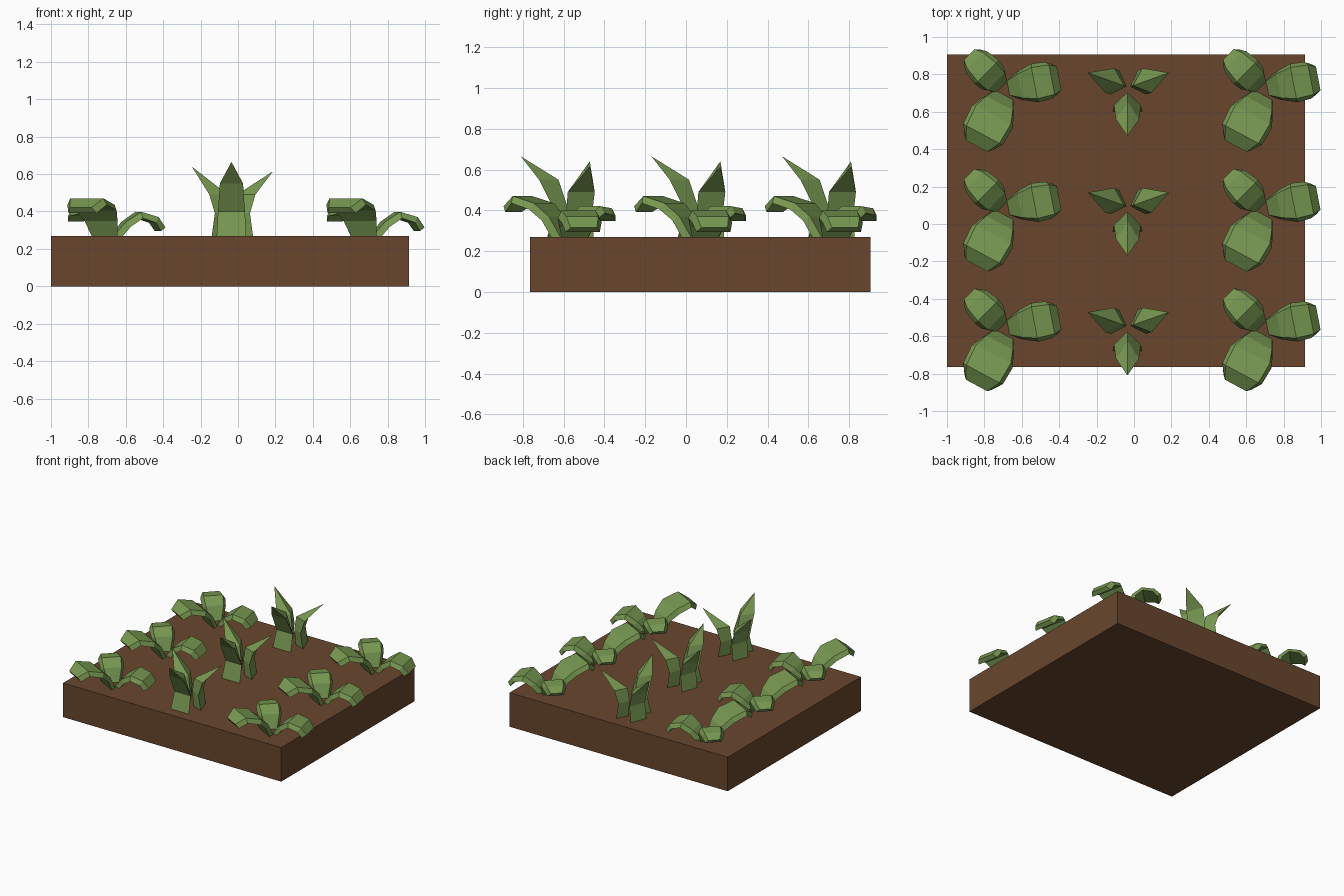
import bpy, bmesh
from mathutils import Vector

if "Cube" in bpy.data.objects:
    bpy.data.objects.remove(bpy.data.objects["Cube"])

SOIL_TOP = 0.27
ROWS = (0.69, 0.05, -0.59)


def flat_material(name, rgb):
    mat = bpy.data.materials.new(name)
    mat.use_nodes = True
    colour = (*rgb, 1)
    mat.diffuse_color = colour
    shader = mat.node_tree.nodes["Principled BSDF"]
    shader.inputs["Base Color"].default_value = colour
    shader.inputs["Roughness"].default_value = 1
    return mat


brown = flat_material("soil brown", (0.14, 0.062, 0.027))
green = flat_material("leaf green", (0.185, 0.315, 0.082))


def mesh_from(bm, name, mat):
    bmesh.ops.recalc_face_normals(bm, faces=bm.faces)
    mesh = bpy.data.meshes.new(name)
    bm.to_mesh(mesh)
    bm.free()
    mesh.materials.append(mat)
    return mesh


def place(mesh, name, location):
    obj = bpy.data.objects.new(name, mesh)
    obj.location = location
    bpy.context.collection.objects.link(obj)
    return obj


def loft(rings, name, tip=None):
    """Skin closed rings of points, ending in a cap or a pointed tip."""
    bm = bmesh.new()
    loops = [[bm.verts.new(p) for p in ring] for ring in rings]
    n = len(loops[0])
    for a, b in zip(loops, loops[1:]):
        for i in range(n):
            j = (i + 1) % n
            bm.faces.new((a[i], a[j], b[j], b[i]))
    bm.faces.new(loops[0])
    if tip is None:
        bm.faces.new(loops[-1])
    else:
        point = bm.verts.new(tip)
        for i in range(n):
            bm.faces.new((loops[-1][i], loops[-1][(i + 1) % n], point))
    return mesh_from(bm, name, green)


def frame(heading):
    out = Vector((*heading, 0)).normalized()
    return out, Vector((-out.y, out.x, 0))


def broad_leaf(name, base, heading, stations, thick=0.035):
    """Arched slab with bevelled edges; stations are (reach, height, half width)."""
    out, side = frame(heading)
    base = Vector((*base, 0))
    spine = [base + out * r + Vector((0, 0, z)) for r, z, w in stations]
    rings = []
    for i, (r, z, w) in enumerate(stations):
        along = spine[min(i + 1, len(spine) - 1)] - spine[max(i - 1, 0)]
        down = side.cross(along).normalized() * thick
        if down.z > 0:
            down = -down
        top, low = side * (w - 0.02), side * w
        p = spine[i]
        rings.append([p - top, p + top, p + low + down, p - low + down])
    return loft(rings, name)


def spike_leaf(name, base, heading, stations, tip):
    """Three-sided blade; stations are (outer reach, ridge reach, height, half width)."""
    out, side = frame(heading)
    base = Vector((*base, 0))
    up = Vector((0, 0, 1))
    rings = [[base + out * o + up * z - side * w,
              base + out * o + up * z + side * w,
              base + out * ridge + up * z] for o, ridge, z, w in stations]
    return loft(rings, name, base + out * tip[0] + up * tip[1])


# Soil bed
bm = bmesh.new()
bmesh.ops.create_cube(bm, size=1)
bmesh.ops.scale(bm, vec=(1.915, 1.67, SOIL_TOP), verts=bm.verts)
place(mesh_from(bm, "soil_bed", brown), "soil_bed", (-0.0425, 0.07, SOIL_TOP / 2))

# Broad plant leaves, measured from the plant's root
broad = {
    "front_leaf": broad_leaf("front_leaf", (0, 0), (-0.47, -0.88), [
        (-0.01, 0.25, 0.07), (0.05, 0.37, 0.10), (0.12, 0.435, 0.125),
        (0.24, 0.47, 0.12), (0.31, 0.42, 0.085)]),
    "left_leaf": broad_leaf("left_leaf", (0.015, 0.035), (0.98, 0.19), [
        (0, 0.26, 0.055), (0.07, 0.345, 0.085), (0.15, 0.398, 0.105),
        (0.245, 0.37, 0.10), (0.285, 0.315, 0.085)]),
    "back_leaf": broad_leaf("back_leaf", (-0.02, 0.05), (-0.7, 0.7), [
        (-0.02, 0.25, 0.055), (0.03, 0.37, 0.085), (0.10, 0.42, 0.09),
        (0.19, 0.41, 0.08), (0.235, 0.375, 0.06)]),
}

# Spiky plant leaves
side_blade = [(0.085, 0.01, 0.25, 0.068), (0.065, 0, 0.39, 0.068), (0.095, 0.015, 0.49, 0.07)]
spiky = {
    "front_spike": spike_leaf("front_spike", (-0.005, 0.015), (0, -1), [
        (0.11, 0.03, 0.25, 0.08), (0.07, 0, 0.40, 0.072), (0.145, 0.05, 0.55, 0.062)],
        (0.235, 0.665)),
    "right_spike": spike_leaf("right_spike", (-0.01, 0.045), (-0.93, 0.33), side_blade, (0.22, 0.64)),
    "left_spike": spike_leaf("left_spike", (0.01, 0.045), (0.93, 0.33), side_blade, (0.22, 0.615)),
}

# Three rows: broad plants on both sides, a spiky one in the middle
for row, y in zip(("back", "middle", "front"), ROWS):
    for column, x, leaves in (("right", -0.695, broad), ("centre", -0.03, spiky), ("left", 0.69, broad)):
        for leaf, mesh in leaves.items():
            place(mesh, f"{row}_{column}_plant_{leaf}", (x, y, 0))
